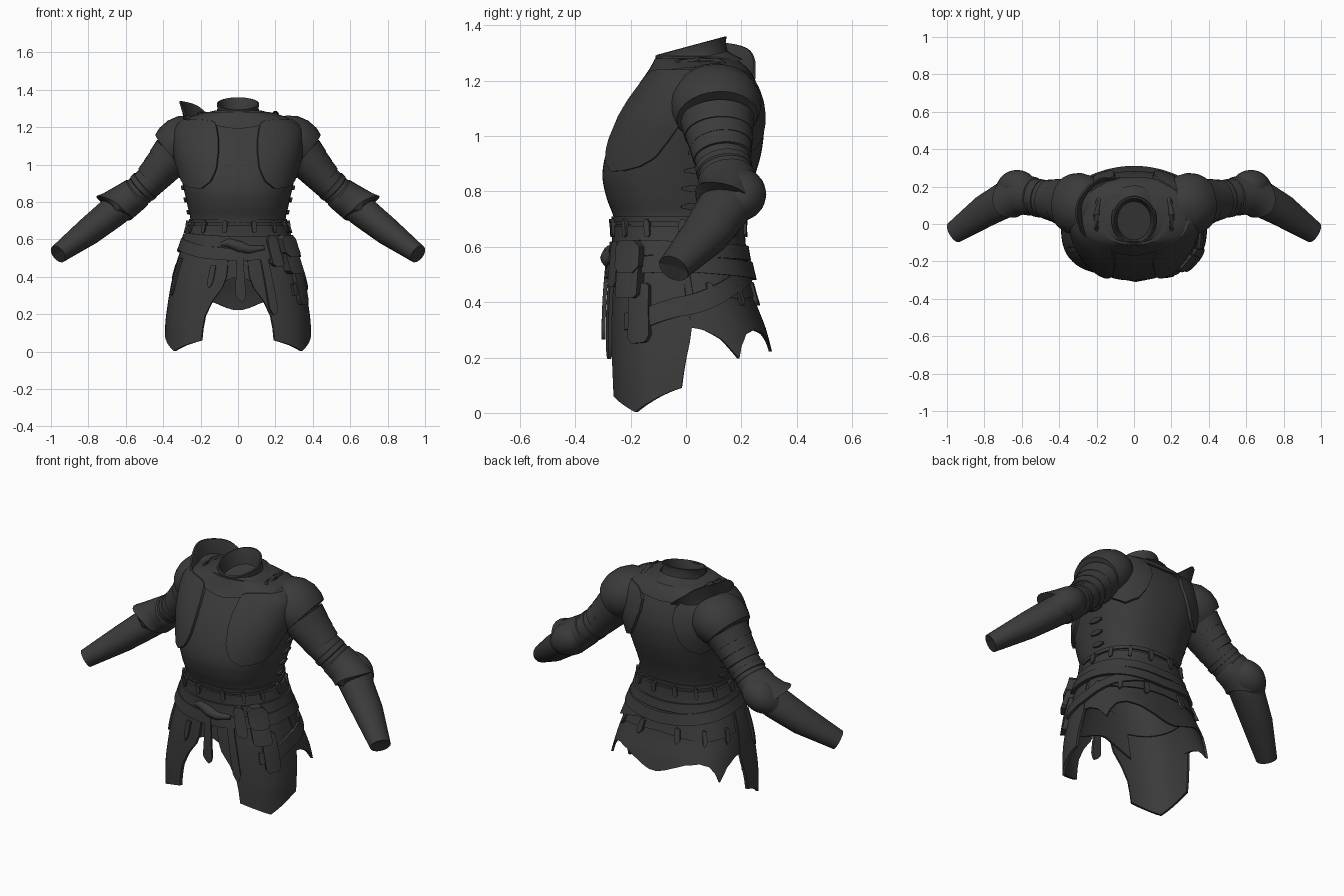
import bpy, bmesh, math
from mathutils import Vector

mat = bpy.data.materials.new("dark_steel")
mat.diffuse_color = (0.043, 0.043, 0.043, 1)

# body profile: z, half width, front y, back y
BODY = [(0, .39, -.268, .335), (.15, .385, -.272, .325), (.3, .365, -.275, .29),
        (.4, .345, -.272, .252), (.5, .315, -.265, .225), (.6, .28, -.255, .205), (.7, .255, -.26, .202),
        (.78, .27, -.288, .222), (.86, .288, -.302, .25), (.95, .308, -.286, .274),
        (1.05, .33, -.246, .282), (1.13, .335, -.2, .268), (1.2, .325, -.15, .24),
        (1.24, .28, -.122, .215), (1.27, .20, -.105, .18), (1.29, .12, -.095, .14)]


def interp(table, t, smooth=False):
    """Look up rows whose first entry is the key."""
    if t <= table[0][0]:
        return table[0][1:]
    for i, (a, b) in enumerate(zip(table, table[1:])):
        if t <= b[0]:
            h = b[0] - a[0]
            f = (t - a[0]) / h
            out = [p + (q - p) * f for p, q in zip(a[1:], b[1:])]
            if smooth and 0 < i < len(table) - 2:
                o, c = table[i - 1], table[i + 2]
                for k in range(len(out)):
                    d = b[k + 1] - a[k + 1]
                    m0 = (b[k + 1] - o[k + 1]) / (b[0] - o[0]) * h - d
                    m1 = (c[k + 1] - a[k + 1]) / (c[0] - a[0]) * h - d
                    out[k] += f * (1 - f) * ((1 - f) * m0 - f * m1)
            return out
    return table[-1][1:]


def surf(deg, z, off=0.0):
    """Point on the body; 0 deg is front, 90 deg is +x."""
    rx, yf, yb = interp(BODY, z, True)
    a = math.radians(deg)
    p = .84 - .2 * min(1, max(0, (.55 - z) / .4))
    s, c = math.sin(a), math.cos(a)
    x = (rx + off) * math.copysign(abs(s) ** p, s)
    y = (yf + yb) / 2 - ((yb - yf) / 2 + off) * math.copysign(abs(c) ** p, c)
    return Vector((x, y, z))


def loft(name, rings, loop=False, caps=True, angle=35):
    """Skin a list of closed cross-sections."""
    bm = bmesh.new()
    vs = [[bm.verts.new(p) for p in r] for r in rings]
    n = len(vs[0])
    for i in range(len(vs) if loop else len(vs) - 1):
        a, b = vs[i], vs[(i + 1) % len(vs)]
        for j in range(n):
            k = (j + 1) % n
            bm.faces.new((a[j], a[k], b[k], b[j]))
    if caps and not loop:
        bm.faces.new(vs[0])
        bm.faces.new(vs[-1])
    bmesh.ops.recalc_face_normals(bm, faces=bm.faces)
    me = bpy.data.meshes.new(name)
    bm.to_mesh(me)
    bm.free()
    me.materials.append(mat)
    ob = bpy.data.objects.new(name, me)
    bpy.context.collection.objects.link(ob)
    bpy.ops.object.select_all(action='DESELECT')
    ob.select_set(True)
    bpy.context.view_layer.objects.active = ob
    bpy.ops.object.shade_smooth_by_angle(angle=math.radians(angle))


def plate(name, edge, off, thick=.012, side=1, rows=8, step=2.5):
    """Curved plate hugging the body; edge rows are degrees, low z, high z."""
    a0, a1 = edge[0][0], edge[-1][0]
    full = a1 - a0 >= 360
    n = max(3, int((a1 - a0) / step))
    cols = []
    for i in range(n if full else n + 1):
        d = a0 + (a1 - a0) * i / n
        lo, hi = interp(edge, d)
        zs = [lo + (hi - lo) * k / rows for k in range(rows + 1)]
        col = [surf(d, z, off) for z in zs] + [surf(d, z, off - thick) for z in zs[::-1]]
        cols.append([Vector((p.x * side, p.y, p.z)) for p in col])
    loft(name, cols, loop=full)


def tube(name, path, side=1, n=28, flat=.85, flare=None):
    """Tube along a path of x, y, z, radius rows; flare(angle, row) widens and shifts points."""
    pts = [Vector(p[:3]) for p in path]
    rings = []
    for i, p in enumerate(path):
        t = (pts[min(i + 1, len(pts) - 1)] - pts[max(i - 1, 0)]).normalized()
        u = Vector((0, 1, 0))
        u = (u - t * u.dot(t)).normalized()
        v = u.cross(t)
        ring = []
        for j in range(n):
            a = 2 * math.pi * j / n
            r = u * math.cos(a) + v * math.sin(a) * flat
            e = flare(a, i) if flare else 0
            q = pts[i] + r * (p[3] + .9 * max(0, e)) + t * e
            ring.append((q.x * side, q.y, q.z))
        rings.append(ring)
    loft(name, rings)


# cuirass shell and cloth under it
loft("cuirass", [[surf(360 * j / 72, .68 + .61 * i / 40) for j in range(72)] for i in range(41)], caps=False)
plate("waist_cloth", [(-180, .46, .72), (180, .46, .72)], -.004)
plate("cuirass_rim", [(-180, .69, .71), (180, .69, .71)], .008, rows=2)

# gorget around the neck, tilted hollow collar
plate("gorget", [(-180, 1.20, 1.28), (-90, 1.25, 1.28), (-40, 1.235, 1.28), (0, 1.19, 1.28),
                 (40, 1.235, 1.28), (90, 1.25, 1.28), (180, 1.20, 1.28)], .012, .014)
collar = []
for r, h in [(.165, -.045), (.135, -.02), (.116, .0), (.11, .03), (.113, .053),
             (.105, .055), (.096, .02), (.09, -.03)]:
    ring = []
    for j in range(40):
        a = 2 * math.pi * j / 40
        y = .018 - r * 1.14 * math.cos(a)
        dip = -.04 * max(0, math.cos(a)) ** 6 if h < .01 and r > .1 else 0
        ring.append((r * math.sin(a), y, 1.272 + h + .27 * (y - .018) + dip))
    collar.append(ring)
loft("collar", collar)

# arms, pauldrons and thigh plates, mirrored
ARM = [(.24, .10, 1.12, .13), (.31, .11, 1.07, .125), (.385, .12, .995, .11), (.465, .132, .915, .1),
       (.55, .15, .84, .097), (.62, .163, .785, .1), (.68, .135, .737, .098), (.8, .068, .642, .088),
       (.962, -.045, .522, .06), (.957, -.041, .526, .052), (.90, -.002, .57, .052)]
LAMES = [((.345, .113, 1.06), (.39, .118, 1.005), .134, .124),
         ((.385, .12, 1.01), (.43, .127, .96), .122, .113),
         ((.425, .125, .965), (.465, .132, .92), .112, .106)]
PAULDRON = [(14, 1.07, 1.14), (17, .97, 1.22), (24, .91, 1.235), (36, .872, 1.24), (50, .875, 1.24),
            (64, .89, 1.24), (74, .92, 1.24), (80, .98, 1.24), (86, 1.06, 1.24), (100, 1.07, 1.24),
            (108, 1.01, 1.24), (120, .96, 1.24), (135, .93, 1.24), (150, .96, 1.235), (160, 1.03, 1.22),
            (166, 1.12, 1.18)]
TASSET = [(6, .40, .58), (8, .34, .58), (14, .27, .58), (18, .19, .58), (20, .06, .58),
          (36, .035, .58), (54, .003, .58), (70, .045, .58), (87, .09, .58), (89, .2, .58), (91, .31, .56)]
CAP = [(.55 + .15 * i / 10, .162 + .035 * math.sin(math.pi * i / 10), .84 - .1 * i / 10,
        .06 + .033 * math.sin(math.pi * i / 10)) for i in range(11)]
for s, w in ((1, "left"), (-1, "right")):
    tube(w + "_arm", ARM, s)
    tube(w + "_shoulder_dome", [(.17, .085, 1.185, .08), (.21, .092, 1.165, .13), (.255, .10, 1.14, .16),
         (.30, .107, 1.115, .167), (.335, .11, 1.09, .16), (.36, .113, 1.068, .146)], s)
    for i, (a, b, r0, r1) in enumerate(LAMES):
        tube(f"{w}_arm_lame_{i + 1}", [(*a, r0 - .012), (*a, r0), (*b, r1), (*b, r1 - .012)], s)
    # elbow guard: flared band with a raised point, rear cap, strap above
    tube(w + "_elbow_guard", [(.53, .145, .86, .09), (.54, .147, .85, .104), (.59, .158, .81, .108),
         (.635, .153, .775, .11), (.66, .142, .755, .112), (.66, .142, .755, .098)], s,
         flare=lambda a, i: ((0, 0, .01, .022, .036, .036)[i] * max(0, -math.sin(a + .3)) ** 3
                             - (0, 0, .01, .03, .045, .045)[i] * max(0, math.sin(a)) ** 2))
    tube(w + "_elbow_cap", CAP, s, flat=.95)
    tube(w + "_elbow_strap", [(.49, .135, .895, .09), (.495, .136, .89, .103),
                              (.515, .14, .872, .103), (.52, .141, .867, .09)], s)
    plate(w + "_pauldron", PAULDRON, .018, .016, s, rows=12)
    plate(w + "_tasset", TASSET, .004, .014, s, rows=14, step=1)
    # shoulder strap beside the collar, side lacing
    tube(w + "_shoulder_strap", [(.19, -.06, 1.245, .01), (.20, -.02, 1.265, .016), (.20, .05, 1.272, .018),
                                 (.19, .12, 1.265, .016), (.17, .17, 1.24, .01)], s, n=10)
    for i in range(4):
        z = .74 + .065 * i
        plate(f"{w}_side_lace_{i + 1}", [(92, z, z + .01), (99, z - .008, z + .02), (106, z, z + .01)],
              .013, .012, s, rows=2)

# raised neck guard on one pauldron: base then rim
GUARD = [(0, -.21, -.105, 1.17, -.215, -.11, 1.195), (.2, -.265, -.05, 1.18, -.28, -.05, 1.255),
         (.4, -.285, .04, 1.17, -.313, .05, 1.33), (.58, -.275, .125, 1.16, -.297, .14, 1.337),
         (.75, -.23, .2, 1.15, -.225, .225, 1.315), (.88, -.16, .23, 1.15, -.16, .252, 1.265),
         (1, -.07, .235, 1.17, -.075, .25, 1.20)]
guard = []
for i in range(41):
    bx, by, bz, tx, ty, tz = interp(GUARD, i / 40, True)
    b, t = Vector((bx, by, bz)), Vector((tx, ty, tz))
    inward = (Vector((0, .04, 0)) - Vector((bx, by, 0))).normalized() * .012
    low, mid = b.lerp(t, .33) + inward * .5, b.lerp(t, .66) + inward * .6
    guard.append([b, low, mid, t, t + inward * .8, mid + inward, low + inward, b + inward * 2])
loft("neck_guard", guard)

# jagged rear skirt and short front flap
hem = [(89, .31, .56), (96, .3, .56), (106, .265, .56), (116, .195, .56), (121, .24, .56), (130, .285, .56),
       (142, .30, .56), (158, .285, .56), (170, .255, .56), (180, .22, .56)]
hem += [(360 - d, lo, hi) for d, lo, hi in hem[-2::-1]]
plate("rear_skirt", hem, 0, .012, rows=12, step=1.5)
plate("front_flap", [(-24, .32, .56), (-12, .36, .56), (0, .40, .56), (12, .36, .56), (24, .32, .56)], -.01)
plate("rear_skirt_band", [(95, .43, .55), (140, .41, .55), (180, .43, .55), (220, .41, .55), (265, .43, .55)],
      .008, .012)

# waist band, belts and slanted hip strap
plate("waist_band", [(-180, .60, .675), (180, .60, .675)], .012, .014, rows=3)
plate("upper_belt", [(-180, .55, .60), (-70, .575, .635), (0, .555, .615), (70, .57, .625), (180, .55, .60)],
      .022, .02, rows=3)
plate("lower_belt", [(-180, .48, .54), (-80, .55, .61), (-30, .50, .565), (0, .485, .55), (40, .50, .565),
                     (90, .51, .57), (180, .48, .54)], .026, .022, rows=3)
plate("hip_strap", [(46, .30, .36), (70, .315, .385), (100, .37, .44), (130, .43, .495), (165, .48, .54)],
      .018, .016, rows=3)

# lacing tabs around the waist and rear skirt
for i in range(14):
    d = -170 + i * 26
    plate(f"waist_tab_{i + 1}", [(d, .645, .69), (d + 2.5, .63, .705), (d + 5, .645, .69)], .022, .018, rows=2)
for i in range(6):
    d = 105 + i * 29
    plate(f"skirt_tab_{i + 1}", [(d, .40, .465), (d + 2, .385, .475), (d + 5, .41, .465)], .018, .016, rows=2)


def strip(name, deg, width, top, bottom, off, thick=.014):
    """Hanging tongue with a pointed tip."""
    plate(name, [(deg - width, bottom + .04, top), (deg - width * .5, bottom + .01, top), (deg, bottom, top),
                 (deg + width * .5, bottom + .01, top), (deg + width, bottom + .04, top)],
          off, thick, step=width / 4)


# belt knot, hanging tongues, pouch and sheath
tube("belt_knot", [(-.09, -.262, .575, .014), (-.05, -.268, .582, .03), (.01, -.272, .56, .038),
                   (.06, -.27, .545, .03), (.14, -.265, .555, .014)], n=12)
strip("center_tongue", 1, 1.6, .55, .265, .03)
strip("side_tongue", 20, 3.5, .55, .195, .024)
strip("torn_strip_1", -18, 2.5, .46, .34, .012)
strip("torn_strip_2", -68, 3, .5, .3, .014)
plate("pouch", [(42, .43, .59), (45, .415, .61), (60, .415, .61), (63, .43, .59)], .05, .05, rows=6)
plate("pouch_flap", [(41, .53, .60), (46, .505, .625), (59, .505, .625), (64, .53, .60)], .06, .06, rows=4)
plate("hip_sheath", [(52, .27, .46), (55, .25, .47), (67, .255, .47), (70, .28, .46)], .026, .026, rows=6)
plate("belt_purse", [(26, .47, .60), (28, .455, .62), (36, .455, .62), (38, .47, .60)], .04, .04, rows=4)
